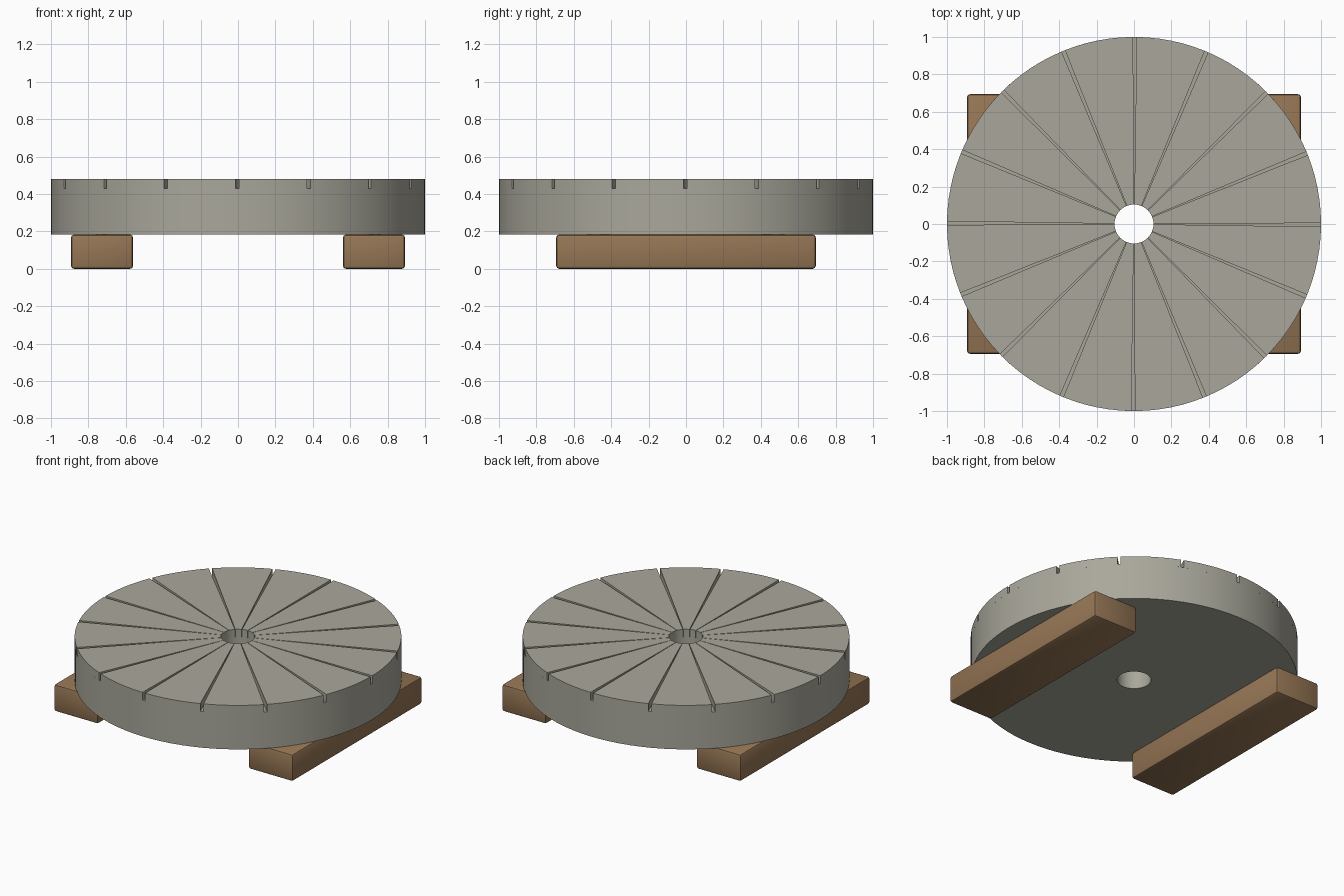
import bpy, bmesh
from math import cos, sin, pi

if "Cube" in bpy.data.objects:
    bpy.data.objects.remove(bpy.data.objects["Cube"])

R_OUT, R_EYE = 1.0, 0.104
Z_BED, Z_FLOOR, Z_TOP = 0.183, 0.428, 0.48
LANDS = 16
STEP = 2 * pi / LANDS


def material(name, rgb):
    m = bpy.data.materials.new(name)
    m.diffuse_color = (*rgb, 1)
    m.use_nodes = True
    m.node_tree.nodes["Principled BSDF"].inputs["Base Color"].default_value = m.diffuse_color
    return m


def finish(bm, name, mat, smooth=True):
    bmesh.ops.recalc_face_normals(bm, faces=bm.faces)
    me = bpy.data.meshes.new(name)
    bm.to_mesh(me)
    bm.free()
    ob = bpy.data.objects.new(name, me)
    bpy.context.collection.objects.link(ob)
    me.materials.append(mat)
    if smooth:
        bpy.ops.object.select_all(action='DESELECT')
        ob.select_set(True)
        bpy.context.view_layer.objects.active = ob
        bpy.ops.object.shade_smooth_by_angle(angle=pi / 6)
    return ob


def ring_sector(bm, a0, a1, z0, z1, segs, closed=False):
    """Extruded ring or ring slice with a rectangular section."""
    section = [(R_EYE, z0), (R_OUT, z0), (R_OUT, z1), (R_EYE, z1)]
    count = segs if closed else segs + 1
    rows = []
    for i in range(count):
        a = a0 + (a1 - a0) * i / segs
        rows.append([bm.verts.new((r * cos(a), r * sin(a), z)) for r, z in section])
    for i in range(segs):
        p, q = rows[i], rows[(i + 1) % count]
        for k in range(4):
            n = (k + 1) % 4
            bm.faces.new((p[k], p[n], q[n], q[k]))
    if not closed:
        bm.faces.new(rows[0])
        bm.faces.new(rows[-1])


stone = material("stone", (0.40, 0.39, 0.33))
wood = material("wood", (0.30, 0.18, 0.09))

# Round stone body with a central eye
bm = bmesh.new()
ring_sector(bm, 0, 2 * pi, Z_BED, Z_FLOOR, 96, closed=True)
finish(bm, "millstone_body", stone)

# Raised lands on top, leaving narrow radial furrows between them
bm = bmesh.new()
for i in range(LANDS):
    start = i * STEP + 0.005
    ring_sector(bm, start, start + STEP * 0.95, Z_FLOOR, Z_TOP, 6)
finish(bm, "grinding_lands", stone)

# Two timber bearers with eased edges
for side, label in ((-1, "left"), (1, "right")):
    bm = bmesh.new()
    bmesh.ops.create_cube(bm, size=1)
    bmesh.ops.scale(bm, vec=(0.332, 1.388, Z_BED), verts=bm.verts)
    bmesh.ops.translate(bm, vec=(side * 0.727, 0, Z_BED / 2), verts=bm.verts)
    bmesh.ops.bevel(bm, geom=bm.edges[:], offset=0.016, segments=2,
                    profile=0.5, affect='EDGES')
    finish(bm, label + "_bearer", wood)
